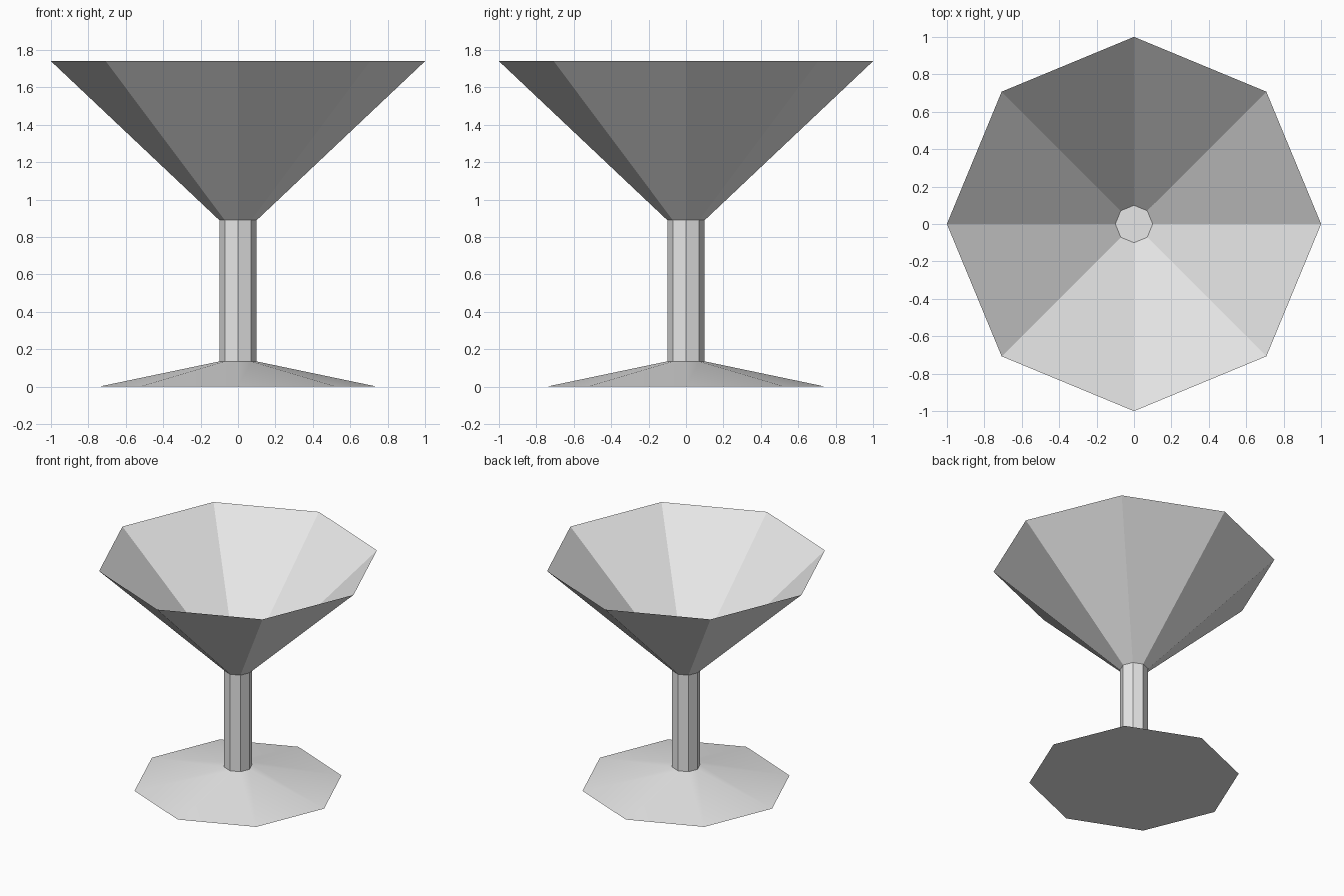
import bpy, bmesh, math

SIDES = 8

# Remove the default cube only
cube = bpy.data.objects.get("Cube")
if cube:
    bpy.data.objects.remove(cube, do_unlink=True)

# Single pale grey material
grey = bpy.data.materials.new("pale_grey")
grey.use_nodes = True
colour = (0.8, 0.8, 0.8, 1.0)
grey.diffuse_color = colour
grey.node_tree.nodes["Principled BSDF"].inputs["Base Color"].default_value = colour


def frustum(name, r_low, z_low, r_high, z_high, cap_low=False, cap_high=False, inward=False):
    """Octagonal tapered wall with corners on the axes and optional end caps."""
    bm = bmesh.new()

    def ring(r, z):
        return [bm.verts.new((r * math.cos(math.tau * i / SIDES),
                              r * math.sin(math.tau * i / SIDES), z)) for i in range(SIDES)]

    low, high = ring(r_low, z_low), ring(r_high, z_high)
    for i in range(SIDES):
        j = (i + 1) % SIDES
        bm.faces.new((low[i], low[j], high[j], high[i]))
    if cap_low:
        bm.faces.new(low[::-1])
    if cap_high:
        bm.faces.new(high)
    if inward:
        bmesh.ops.reverse_faces(bm, faces=bm.faces[:])
    mesh = bpy.data.meshes.new(name)
    bm.to_mesh(mesh)
    bm.free()
    mesh.materials.append(grey)
    obj = bpy.data.objects.new(name, mesh)
    bpy.context.collection.objects.link(obj)
    return obj


# Shallow foot, closed underneath, softly shaded across its gentle facets
foot = frustum("foot", 0.745, 0.0, 0.1, 0.135, cap_low=True)
bpy.ops.object.select_all(action='DESELECT')
foot.select_set(True)
bpy.context.view_layer.objects.active = foot
bpy.ops.object.shade_smooth_by_angle(angle=math.radians(30))

# Straight stem, its top forming the floor of the bowl
frustum("stem", 0.1, 0.135, 0.1, 0.89, cap_high=True)

# Thin flared open bowl
frustum("bowl", 0.1, 0.89, 1.0, 1.74)
